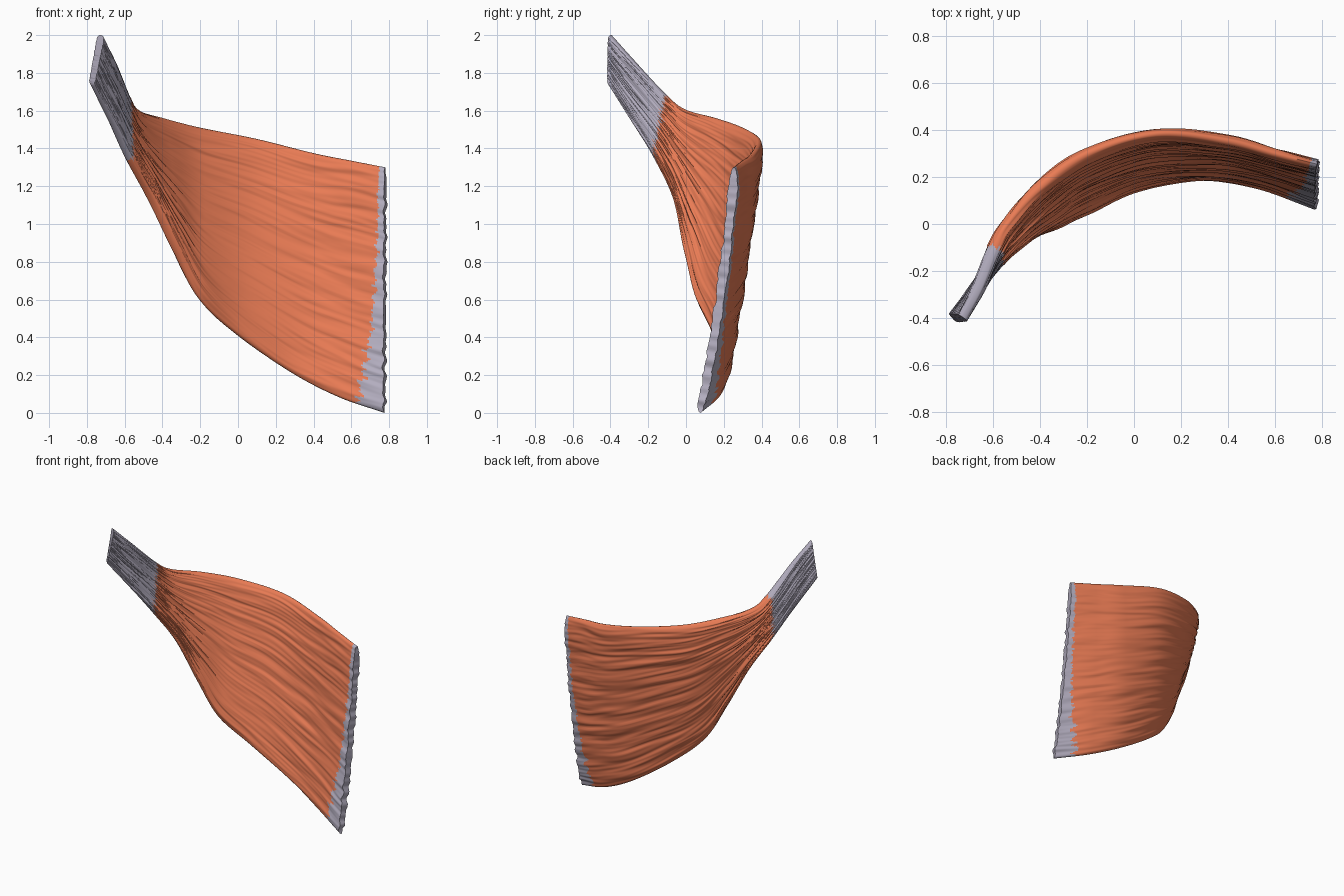
import bpy, bmesh, math
from mathutils import Vector, noise

if "Cube" in bpy.data.objects:
    bpy.data.objects.remove(bpy.data.objects["Cube"])

# Matching points along the upper and lower rim of the sheet, tendon tip to broad edge
TOP = [Vector(p) for p in [
    (-0.725, -0.40, 2.0), (-0.665, -0.28, 1.87), (-0.595, -0.10, 1.68), (-0.54, 0.0, 1.605),
    (-0.40, 0.16, 1.56), (-0.20, 0.30, 1.51), (0.10, 0.385, 1.45), (0.40, 0.355, 1.375),
    (0.60, 0.30, 1.335), (0.78, 0.255, 1.30)]]
LOW = [Vector(p) for p in [
    (-0.775, -0.40, 1.74), (-0.67, -0.27, 1.53), (-0.575, -0.16, 1.34), (-0.45, -0.06, 1.12),
    (-0.32, 0.0, 0.84), (-0.20, 0.06, 0.60), (0.0, 0.15, 0.41), (0.28, 0.20, 0.215),
    (0.53, 0.165, 0.085), (0.775, 0.075, 0.0)]]
LAST = len(TOP) - 1
NU, NT = 216, 150


def spline(pts, u):
    """Catmull-Rom through the points, u in 0..LAST."""
    i = max(0, min(int(u), LAST - 1))
    f = u - i
    b, c = pts[i], pts[i + 1]
    a = pts[i - 1] if i else b * 2 - c
    d = pts[i + 2] if i + 2 <= LAST else c * 2 - b
    return 0.5 * (b * 2 + (c - a) * f + (a * 2 - b * 5 + c * 4 - d) * f * f
                  + (b * 3 - a - c * 3 + d) * f ** 3)


def sheet(u, t):
    """Middle surface of the sheet, t = 0 at the lower rim and 1 at the upper."""
    p = spline(LOW, u).lerp(spline(TOP, u), t)
    p.y += 0.02 * 4 * t * (1 - t) * min(1, max(0, (u - 2) / 3))
    return p


def normal(u, t):
    e = 0.02
    du = sheet(min(u + e, LAST), t) - sheet(max(u - e, 0), t)
    dt = sheet(u, t + e) - sheet(u, t - e)
    return du.cross(dt).normalized()


def fibres(u, t, side):
    """Long thin strands running along the sheet."""
    wander = t + 0.012 * noise.noise(Vector((u * 0.8, t * 4, 3)))
    amp = 0.55 if u < 2 else 1.0
    return amp * (0.009 * noise.noise(Vector((u * 0.5, wander * 22, side * 9)))
                  + 0.006 * noise.noise(Vector((u * 0.9, wander * 55, side * 5 + 20))))


def half_thickness(u, t):
    body = 0.024 + 0.010 * math.sin(math.pi * u / LAST)
    return body * math.sqrt(max(0, 1 - abs(2 * t - 1) ** 14))


def is_tendon(u, t, side):
    jag = noise.noise(Vector((t * 38, side * 7, 1))) + 0.7 * noise.noise(Vector((t * 90, side * 3, 8)))
    left = 2.0 + 0.22 * jag
    right = 8.83 - 0.42 * (1 - t) ** 3 + 0.13 * jag * (1.6 - t)
    return u < left or u > right


# Rows bunch up at both rims so they round off neatly
ts = [0.5 * i / NT + 0.25 * (1 - math.cos(math.pi * i / NT)) for i in range(NT + 1)]
us = [LAST * i / NU for i in range(NU + 1)]

# Muscle sheet: front skin and back skin joined at the rims
bm = bmesh.new()
skins = {}
for side in (-1, 1):
    for i, u in enumerate(us):
        for j, t in enumerate(ts):
            if side == 1 and j in (0, NT):
                skins[side, i, j] = skins[-1, i, j]
                continue
            h = half_thickness(u, t)
            fade = min(1, h / 0.02)
            p = sheet(u, t) - normal(u, t) * side * (h + fade * fibres(u, t, side))
            # ragged broad edge
            if u > 8.5:
                p.x += 0.012 * (u - 8.5) * 2 * noise.noise(Vector((t * 30, 0, 4)))
            skins[side, i, j] = bm.verts.new(p)

for side in (-1, 1):
    for i in range(NU):
        for j in range(NT):
            q = [skins[side, i, j], skins[side, i + 1, j],
                 skins[side, i + 1, j + 1], skins[side, i, j + 1]]
            f = bm.faces.new(q)
            f.material_index = int(is_tendon((us[i] + us[i + 1]) / 2, (ts[j] + ts[j + 1]) / 2, side))

# Cut ends of the tendons
for i in (0, NU):
    for j in range(NT):
        q = [skins[-1, i, j], skins[-1, i, j + 1], skins[1, i, j + 1], skins[1, i, j]]
        f = bm.faces.new(list(dict.fromkeys(q)))
        f.material_index = 1
bmesh.ops.recalc_face_normals(bm, faces=bm.faces)

# Stand on the ground
low = min(v.co.z for v in bm.verts)
bmesh.ops.translate(bm, verts=bm.verts, vec=(0, 0, -low))

mesh = bpy.data.meshes.new("muscle_sheet")
bm.to_mesh(mesh)
bm.free()
muscle = bpy.data.objects.new("muscle_sheet", mesh)
bpy.context.collection.objects.link(muscle)

for name, colour in (("muscle_orange", (0.82, 0.20, 0.09, 1)), ("tendon_grey", (0.45, 0.42, 0.52, 1))):
    mat = bpy.data.materials.new(name)
    mat.diffuse_color = colour
    mat.use_nodes = True
    mat.node_tree.nodes["Principled BSDF"].inputs["Base Color"].default_value = mat.diffuse_color
    mesh.materials.append(mat)

bpy.context.view_layer.objects.active = muscle
muscle.select_set(True)
bpy.ops.object.shade_smooth_by_angle(angle=math.radians(60))
